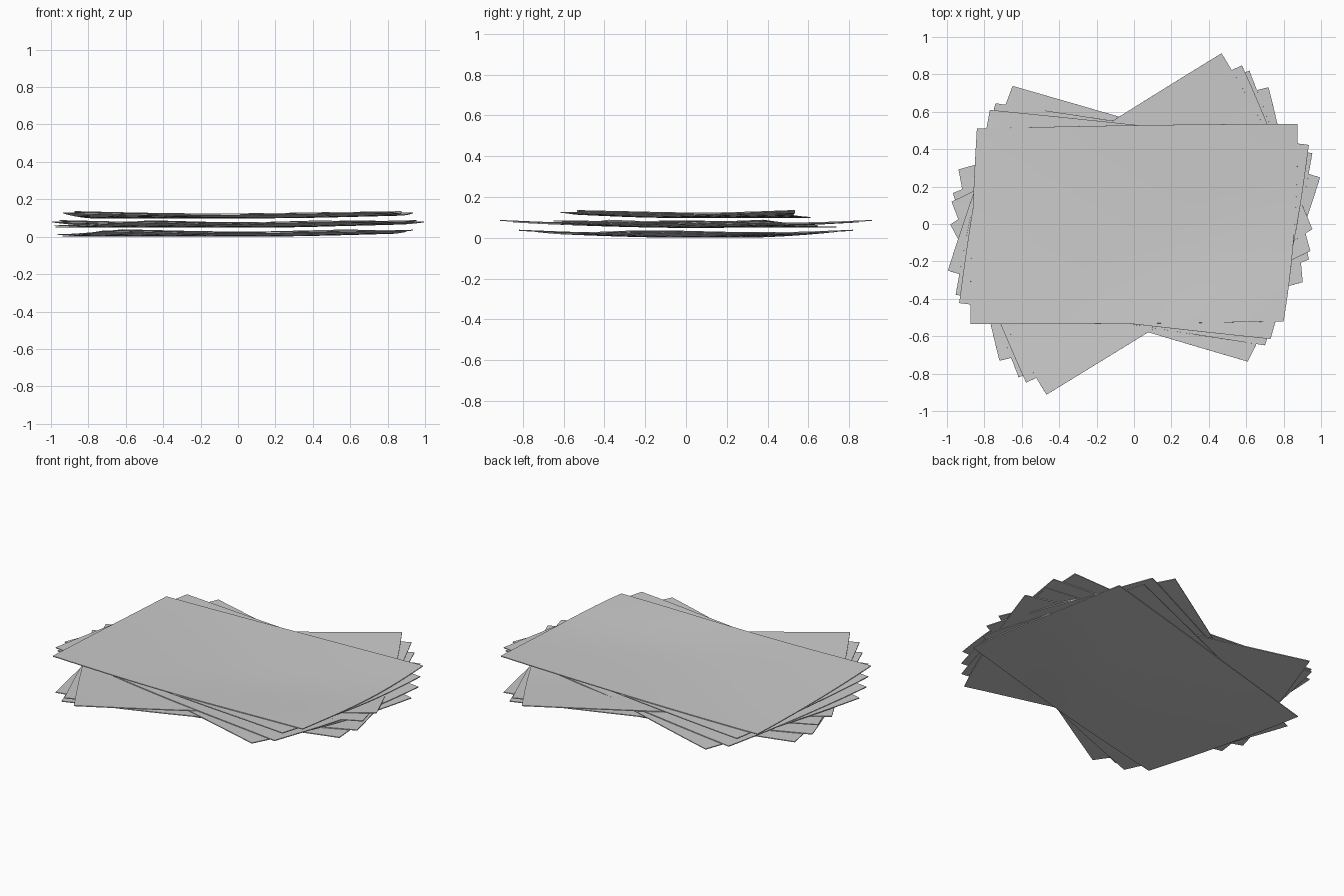
import bpy, bmesh
from math import radians

if "Cube" in bpy.data.objects:
    bpy.data.objects.remove(bpy.data.objects["Cube"])

HX, HY = 0.875, 0.535      # half size of a sheet
DIP = 0.027                # depth of the soft sag
THICK = 0.005


def bend(p, q):
    """Curl a flat sheet point (p, q in -1..1) towards two opposite corners."""
    a, b = (p + q) / 2, (p - q) / 2
    x, y = p * HX, q * HY
    back_left, front_right = max(0, -b) ** 1.8, max(0, b) ** 2.3
    x += 0.035 * back_left - 0.075 * front_right
    y += -0.025 * back_left + 0.015 * front_right
    t = min(1, max(0, (b - 0.15) / 0.85))
    rise = 1 - 0.9 * t * t * (3 - 2 * t)
    return x, y, -DIP * (1 - abs(a) ** 1.6) * rise


# One shared sheet mesh
bm = bmesh.new()
bmesh.ops.create_grid(bm, x_segments=14, y_segments=10, size=1)
for v in bm.verts:
    v.co = bend(v.co.x, v.co.y)
sheet = bpy.data.meshes.new("paper_sheet")
bm.to_mesh(sheet)
bm.free()


def add_sheet(name, angle, top):
    ob = bpy.data.objects.new(name, sheet.copy())
    bpy.context.collection.objects.link(ob)
    ob.location.z = top
    ob.rotation_euler.z = radians(angle)
    mod = ob.modifiers.new("thickness", 'SOLIDIFY')
    mod.thickness = THICK
    mod.offset = -1
    bpy.ops.object.select_all(action='DESELECT')
    ob.select_set(True)
    bpy.context.view_layer.objects.active = ob
    bpy.ops.object.modifier_apply(modifier=mod.name)
    bpy.ops.object.shade_smooth_by_angle(angle=radians(30))


# A fan of four sheets, repeated once lower down and turned
fan = [(0, 0.137), (-7.1, 0.130), (-9.8, 0.089), (-17.4, 0.082)]
for stack, turn, drop in (("upper", 0, 0), ("lower", 31.4, 0.049)):
    for i, (angle, top) in enumerate(fan):
        add_sheet(f"{stack}_paper_sheet_{i + 1}", angle + turn, top - drop)
